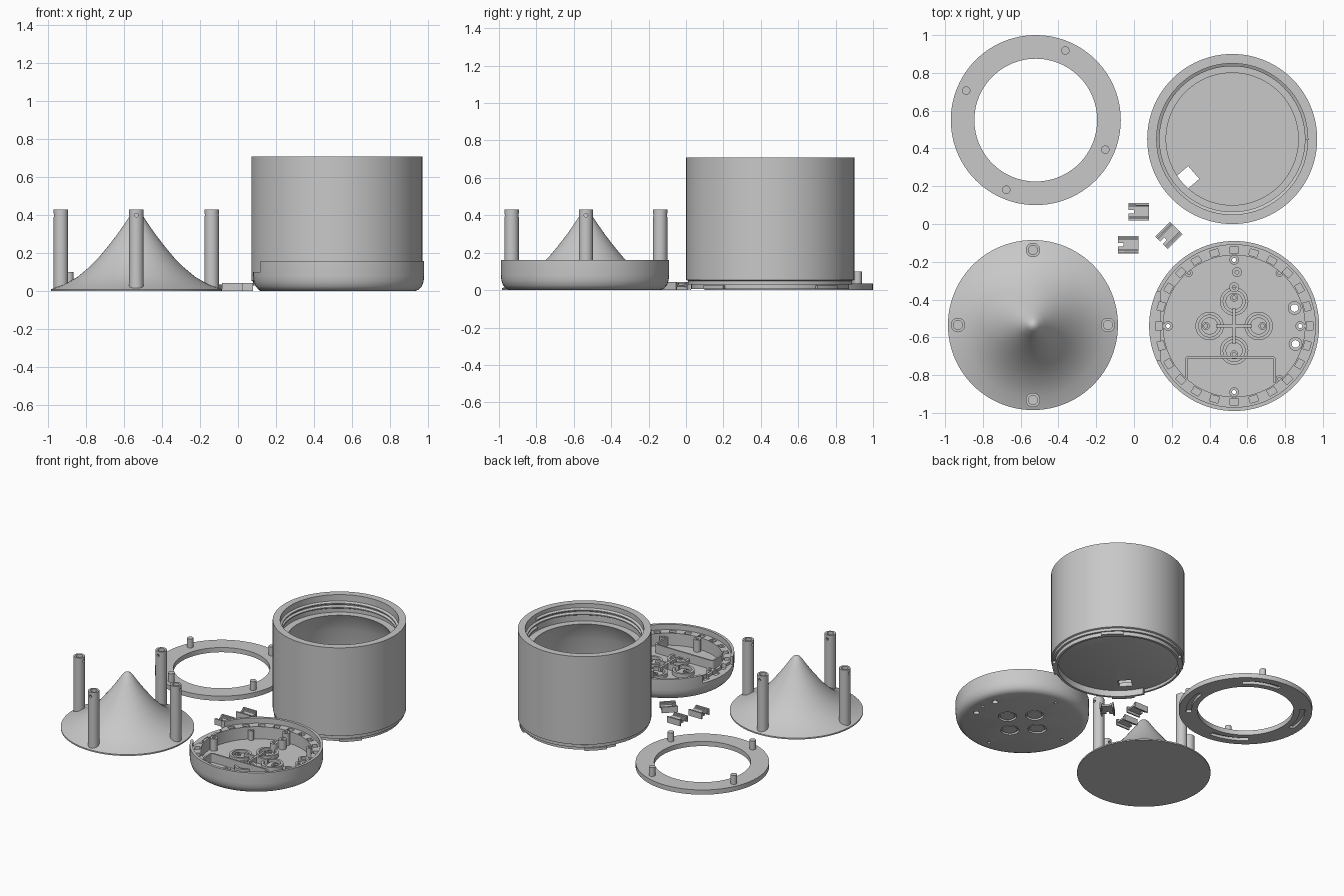
import bpy, bmesh
from math import sin, cos, pi, radians
from mathutils import Matrix, Vector

cube = bpy.data.objects.get("Cube")
if cube:
    bpy.data.objects.remove(cube, do_unlink=True)

grey = bpy.data.materials.new("light grey plastic")
grey.use_nodes = True
colour = (0.58, 0.58, 0.58, 1)
grey.diffuse_color = colour
grey.node_tree.nodes["Principled BSDF"].inputs["Base Color"].default_value = colour
parts = []


def finish(name, bm, at=(0, 0, 0), turn=0):
    bmesh.ops.remove_doubles(bm, verts=bm.verts, dist=1e-5)
    bmesh.ops.recalc_face_normals(bm, faces=bm.faces)
    bm.transform(Matrix.Rotation(turn, 4, "Z"))
    me = bpy.data.meshes.new(name)
    bm.to_mesh(me)
    bm.free()
    me.materials.append(grey)
    ob = bpy.data.objects.new(name, me)
    ob.location = at
    bpy.context.collection.objects.link(ob)
    parts.append(ob)
    return ob


def add_lathe(bm, profile, start=0, sweep=360, seg=96, at=(0, 0)):
    """Revolve a closed (radius, height) loop about an upright axis."""
    full = sweep == 360
    rows = []
    for i in range(seg if full else seg + 1):
        a = radians(start + sweep * i / seg)
        rows.append([bm.verts.new((at[0] + r * cos(a), at[1] + r * sin(a), z)) for r, z in profile])
    n = len(profile)
    for i in range(seg):
        p, q = rows[i], rows[(i + 1) % len(rows)]
        for j in range(n):
            k = (j + 1) % n
            if profile[j][0] or profile[k][0]:
                bm.faces.new((p[j], q[j], q[k], p[k]))
    if not full:
        bm.faces.new(rows[0])
        bm.faces.new(rows[-1][::-1])


def ring(r0, r1, z0, z1):
    return [(r0, z0), (r1, z0), (r1, z1), (r0, z1)]


def add_tube(bm, x, y, r_in, r_out, z0, z1, seg=24):
    add_lathe(bm, ring(r_in, r_out, z0, z1), seg=seg, at=(x, y))


def add_box(bm, centre, size, turn=0):
    m = Matrix.Rotation(turn, 4, "Z") @ Matrix.Translation(centre) @ Matrix.Diagonal(Vector(size)).to_4x4()
    bmesh.ops.create_cube(bm, size=1, matrix=m)


def lathe(name, profile, at, **kw):
    bm = bmesh.new()
    add_lathe(bm, profile, **kw)
    return finish(name, bm, at)


def cut(ob, bm):
    cutter = finish("cutter", bm, ob.location)
    cutter.hide_render = True
    mod = ob.modifiers.new("cut", "BOOLEAN")
    mod.operation, mod.solver, mod.object = "DIFFERENCE", "EXACT", cutter
    bpy.context.view_layer.objects.active = ob
    bpy.ops.object.modifier_apply(modifier=mod.name)
    parts.remove(cutter)
    bpy.data.objects.remove(cutter, do_unlink=True)


QUARTERS = [(1, 0), (0, 1), (-1, 0), (0, -1)]

# Flat ring with pegs on top and arc slots beneath
ring_at = (-0.52, 0.55, 0)
flat_ring = lathe("flat_ring", ring(0.325, 0.45, 0, 0.035), ring_at)
bm = bmesh.new()
for i in range(4):
    add_lathe(bm, ring(0.365, 0.4, -0.01, 0.02), start=-43 + 90 * i, sweep=40, seg=12)
cut(flat_ring, bm)
bm = bmesh.new()
for i in range(4):
    a = radians(67 + 90 * i)
    add_tube(bm, 0.4 * cos(a), 0.4 * sin(a), 0, 0.022, 0.03, 0.1)
finish("ring_pegs", bm, ring_at)

# Concave cone with a rounded tip and four hollow pillars
cone_at = (-0.535, -0.535, 0)
lathe("cone", [(0, 0), (0.45, 0), (0.45, 0.01), (0.38, 0.035), (0.31, 0.075), (0.25, 0.125),
               (0.2, 0.175), (0.15, 0.235), (0.1, 0.3), (0.065, 0.35), (0.035, 0.395),
               (0.022, 0.408), (0.01, 0.415), (0, 0.417)], cone_at)
bm = bmesh.new()
for x, y in QUARTERS:
    add_lathe(bm, [(0, 0.01), (0.038, 0.01), (0.038, 0.43), (0.024, 0.43), (0.024, 0.34), (0, 0.34)],
              seg=32, at=(0.397 * x, 0.397 * y))
pillars = finish("cone_pillars", bm, cone_at)
bm = bmesh.new()
for x, y in QUARTERS:
    way = Vector((x, y, 0))
    m = Matrix.Translation(way * 0.397 + Vector((0, 0, 0.4))) @ way.to_track_quat("Z", "Y").to_matrix().to_4x4()
    bmesh.ops.create_cone(bm, cap_ends=True, segments=12, radius1=0.01, radius2=0.01, depth=0.12, matrix=m)
cut(pillars, bm)

# Canister: shell with a threaded mouth, sloped ledge and pierced floor
can_at = (0.52, 0.45, 0)
canister = lathe("canister", [(0, 0.05), (0.44, 0.05), (0.45, 0.055), (0.45, 0.71), (0.4, 0.71),
                              (0.4, 0.58), (0.35, 0.58), (0.42, 0.44), (0.42, 0.08), (0, 0.08)], can_at)
bm = bmesh.new()
add_box(bm, (-0.31, 0, 0.07), (0.08, 0.09, 0.2), radians(41))
cut(canister, bm)

# Spiral thread in the mouth
bm = bmesh.new()
last = None
turns, steps = 2, 144
for i in range(steps + 1):
    a, z = 2 * pi * turns * i / steps, 0.61 + 0.06 * i / steps
    now = [bm.verts.new((r * cos(a), r * sin(a), z + dz))
           for r, dz in ((0.403, -0.014), (0.385, -0.004), (0.385, 0.004), (0.403, 0.014))]
    if last:
        for j in range(4):
            k = (j + 1) % 4
            bm.faces.new((last[j], now[j], now[k], last[k]))
    else:
        bm.faces.new(now)
    last = now
bm.faces.new(last)
finish("canister_thread", bm, can_at)

# Skirt below the canister, with locking tabs
bm = bmesh.new()
add_lathe(bm, ring(0.405, 0.422, 0.005, 0.055), start=205, sweep=310)
for i in range(4):
    add_lathe(bm, ring(0.415, 0.44, 0.005, 0.025), start=35 + 90 * i, sweep=20, seg=8)
add_lathe(bm, ring(0.425, 0.44, 0.03, 0.055))
finish("canister_skirt", bm, can_at)

# Base tray with a rounded bottom edge and inner ledge
base_at = (0.53, -0.54, 0)
tray = lathe("base_tray", [(0, 0), (0.4, 0), (0.422, 0.008), (0.438, 0.026), (0.447, 0.052), (0.45, 0.08),
                           (0.45, 0.16), (0.43, 0.16), (0.43, 0.12), (0.375, 0.12), (0.375, 0.03), (0, 0.03)],
             base_at)
cups = [(0.13 * x, 0.13 * y) for x, y in QUARTERS]
screws = [(0.35 * x, 0.35 * y) for x, y in QUARTERS]
sockets = [(0.32, 0.095), (0.325, -0.095)]
bm = bmesh.new()
for i in range(24):
    add_box(bm, (0.4, 0, 0.13), (0.034, 0.045, 0.08), 2 * pi * i / 24)
cut(tray, bm)
bm = bmesh.new()
add_box(bm, (-0.44, 0, 0.16), (0.1, 0.36, 0.12))
for x, y in sockets:
    add_tube(bm, x, y, 0, 0.02, -0.05, 0.06)
for x, y in screws:
    add_tube(bm, x, y, 0, 0.011, -0.05, 0.06)
for x, y in cups:
    add_tube(bm, x, y, 0, 0.062, -0.05, 0.015)
cut(tray, bm)

# Cups and cross on the tray floor, with plugs underneath
bm = bmesh.new()
for x, y in cups:
    add_tube(bm, x, y, 0.058, 0.075, 0.025, 0.06, seg=40)
    add_tube(bm, x, y, 0, 0.045, 0.025, 0.045, seg=40)
    add_tube(bm, x * 1.15, y * 1.15, 0.01, 0.02, 0.04, 0.055)
    add_tube(bm, x, y, 0, 0.05, 0.004, 0.016, seg=40)
for size in ((0.19, 0.016, 0.05), (0.016, 0.19, 0.05)):
    add_box(bm, (0, 0, 0.05), size)
finish("base_cups", bm, base_at)

# Screw posts and sockets
bm = bmesh.new()
for x, y in screws:
    add_tube(bm, x, y, 0.011, 0.025, 0.025, 0.12)
for x, y in sockets:
    add_tube(bm, x, y, 0.02, 0.036, 0.025, 0.11)
for x, y in ((0, 0.205), (0.015, 0.285)):
    add_tube(bm, x, y, 0.01, 0.026, 0.025, 0.1)
for x, y in ((0.24, -0.28), (0.24, 0.28), (-0.24, 0.28)):
    add_tube(bm, x, y, 0.008, 0.02, 0.025, 0.1)
finish("base_posts", bm, base_at)

# Thin wall around the battery bay
bm = bmesh.new()
add_box(bm, (-0.02, -0.165, 0.06), (0.44, 0.012, 0.07))
for x, start in ((-0.24, 90), (0.2, 0)):
    side = -1 if x < 0 else 1
    add_box(bm, (x + side * 0.014, -0.24, 0.06), (0.012, 0.122, 0.07))
    add_lathe(bm, ring(0.008, 0.02, 0.025, 0.095), start=start, sweep=90, seg=6, at=(x, -0.179))
finish("battery_bay_wall", bm, base_at)

# Small notched clips
for i, (x, y, turn) in enumerate([(0.025, 0.065, 0), (-0.03, -0.11, 0), (0.185, -0.06, 45)]):
    bm = bmesh.new()
    add_box(bm, (0.015, 0, 0.022), (0.08, 0.07, 0.012))
    for s in (-1, 1):
        add_box(bm, (-0.035, s * 0.025, 0.022), (0.04, 0.03, 0.012))
        add_box(bm, (0, s * 0.042, 0.022), (0.11, 0.01, 0.044))
        add_box(bm, (0, s * 0.028, 0.028), (0.11, 0.008, 0.02))
    finish(f"clip_{i + 1}", bm, (x, y, 0), radians(turn))

# Smooth curved surfaces while keeping edges sharp
bpy.ops.object.select_all(action="DESELECT")
for ob in parts:
    ob.select_set(True)
bpy.context.view_layer.objects.active = parts[0]
bpy.ops.object.shade_smooth_by_angle(angle=radians(30))
